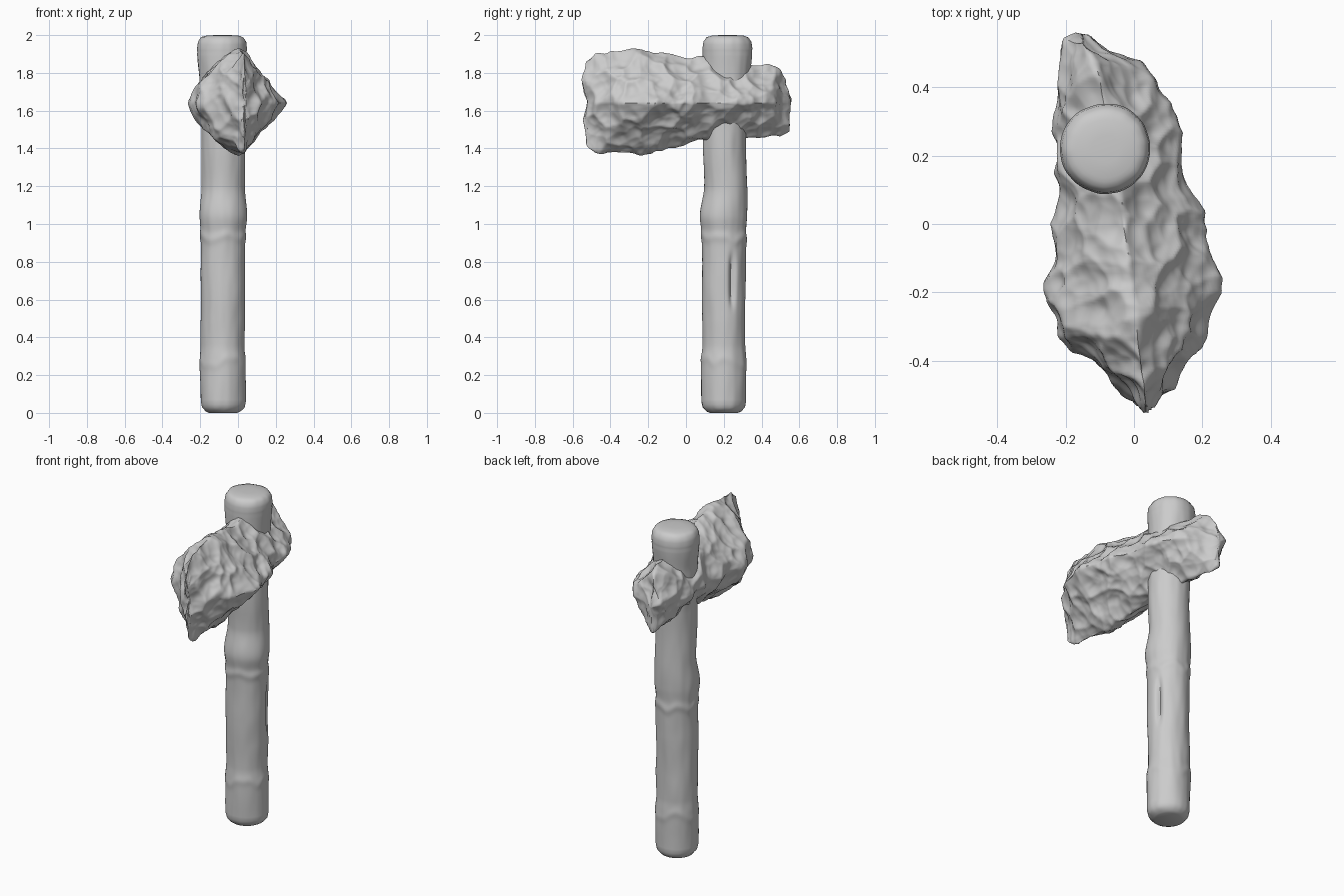
import bpy, bmesh, math
from mathutils import Vector, noise

cube = bpy.data.objects.get("Cube")
if cube:
    bpy.data.objects.remove(cube, do_unlink=True)

mat = bpy.data.materials.new("plain grey")
mat.use_nodes = True
grey = (0.6, 0.6, 0.6, 1)
mat.diffuse_color = grey
mat.node_tree.nodes["Principled BSDF"].inputs["Base Color"].default_value = grey


def sample(stations, t, smooth=False):
    """Interpolate rows of (position, values...) at t."""
    for a, b in zip(stations, stations[1:]):
        if t <= b[0]:
            f = max(0, (t - a[0]) / (b[0] - a[0]))
            if smooth:
                f = f * f * (3 - 2 * f)
            return [p + (q - p) * f for p, q in zip(a[1:], b[1:])]
    return stations[-1][1:]


def loft(name, positions, segments, point, displace, angle):
    """Skin rings of point(position, angle), then move vertices along normals."""
    bm = bmesh.new()
    rings = [[bm.verts.new(point(p, 2 * math.pi * i / segments)) for i in range(segments)]
             for p in positions]
    for a, b in zip(rings, rings[1:]):
        for i in range(segments):
            j = (i + 1) % segments
            bm.faces.new((a[i], a[j], b[j], b[i]))
    for ring in (rings[0], rings[-1]):
        centre = bm.verts.new(sum((v.co for v in ring), Vector()) / segments)
        for i in range(segments):
            bm.faces.new((ring[i], ring[(i + 1) % segments], centre))
    bmesh.ops.recalc_face_normals(bm, faces=bm.faces[:])
    bm.normal_update()
    moves = [(v, v.normal * displace(v.co)) for v in bm.verts]
    for v, move in moves:
        v.co += move
    mesh = bpy.data.meshes.new(name)
    bm.to_mesh(mesh)
    bm.free()
    obj = bpy.data.objects.new(name, mesh)
    bpy.context.collection.objects.link(obj)
    mesh.materials.append(mat)
    bpy.ops.object.select_all(action='DESELECT')
    obj.select_set(True)
    bpy.context.view_layer.objects.active = obj
    bpy.ops.object.shade_smooth_by_angle(angle=math.radians(angle))
    return obj


# Wooden handle: height, radius, centre x, centre y
HANDLE = [(0, .075, -.08, .2), (.008, .092, -.08, .2), (.03, .112, -.08, .2),
          (.06, .118, -.08, .2), (.28, .12, -.08, .2), (.36, .115, -.08, .2),
          (.75, .116, -.08, .2), (.95, .118, -.08, .2), (1.04, .125, -.078, .198),
          (1.2, .113, -.078, .21), (1.5, .116, -.08, .205), (1.75, .122, -.08, .215),
          (1.93, .133, -.082, .22), (1.965, .128, -.082, .22),
          (1.988, .112, -.082, .22), (1.997, .085, -.082, .22), (2, .04, -.082, .22)]


def handle_point(z, t):
    r, x, y = sample(HANDLE, z, z < 1.9 and z > .06)
    return (x + r * math.cos(t), y + r * math.sin(t), z)


def handle_relief(co):
    if co.z < .01 or co.z > 1.99:
        return 0
    # Shallow carved dents and fine grain
    d = .006 * noise.noise(Vector((co.x * 7, co.y * 7, co.z * 4)))
    d += .002 * noise.noise(Vector((co.x * 30, co.y * 30, co.z * 6)))
    # Uneven ring around the waist and near the foot
    for level, depth in ((.93, .005), (.27, .003)):
        edge = level + .05 * noise.noise(Vector((co.x * 14, co.y * 14, level)))
        d += depth * math.exp(-((co.z - edge) / .025) ** 2)
    # Long split on the left side
    if co.x > -.08:
        across = (co.y - .245) / .014
        along = (co.z - .7) / .13
        d -= .022 * math.exp(-across ** 2 - along ** 4)
    return d


steps = [.06 + 1.87 * i / 170 for i in range(171)]
ends = [.0, .004, .008, .018, .03, .045]
tops = [1.95, 1.965, 1.977, 1.988, 1.993, 1.997, 2]
loft("handle", ends + steps + tops, 80, handle_point, handle_relief, 60)

# Chipped stone head: y, left edge x, right edge x, bottom z, top z, ridge x
HEAD = [(-.545, .02, .05, 1.52, 1.78, .035), (-.53, 0, .07, 1.42, 1.86, .035),
        (-.48, -.05, .115, 1.375, 1.9, .03), (-.4, -.14, .17, 1.36, 1.92, .02),
        (-.33, -.22, .21, 1.365, 1.92, .01), (-.2, -.25, .25, 1.375, 1.915, 0),
        (0, -.24, .215, 1.42, 1.89, -.03), (.1, -.235, .18, 1.44, 1.88, -.04),
        (.2, -.235, .15, 1.45, 1.87, -.06), (.32, -.24, .12, 1.45, 1.86, -.08),
        (.42, -.235, .07, 1.45, 1.84, -.1), (.5, -.22, -.03, 1.46, 1.81, -.13),
        (.535, -.2, -.1, 1.5, 1.77, -.15), (.548, -.17, -.13, 1.56, 1.72, -.15)]
MIDDLE = 1.64


def head_point(y, t):
    left, right, low, high, ridge = sample(HEAD, y)
    c, s = math.cos(t), math.sin(t)
    p = 1.18 if c > 0 else 1.4
    r = (abs(c) ** p + abs(s) ** p) ** (-1 / p)
    x = ridge + r * c * (right - ridge if c > 0 else ridge - left)
    z = MIDDLE + r * s * (high - MIDDLE if s > 0 else MIDDLE - low)
    return (x, y, z)


def head_relief(co):
    # Scooped flakes with crests where neighbouring scoops meet
    warp = noise.noise_vector(co * 6) * .035
    q = co + warp
    dist = noise.voronoi(Vector((q.x * 8, q.y * 8.5, q.z * 7)))[0]
    fine = noise.voronoi(q * 17)[0]
    d = -.03 + .048 * min(dist[0], .85) ** 1.5 + .012 * fine[0]
    return d + .006 * noise.noise(co * 14)


rows = [-.545 + 1.093 * i / 150 for i in range(151)]
loft("stone_head", rows, 160, head_point, head_relief, 50)
